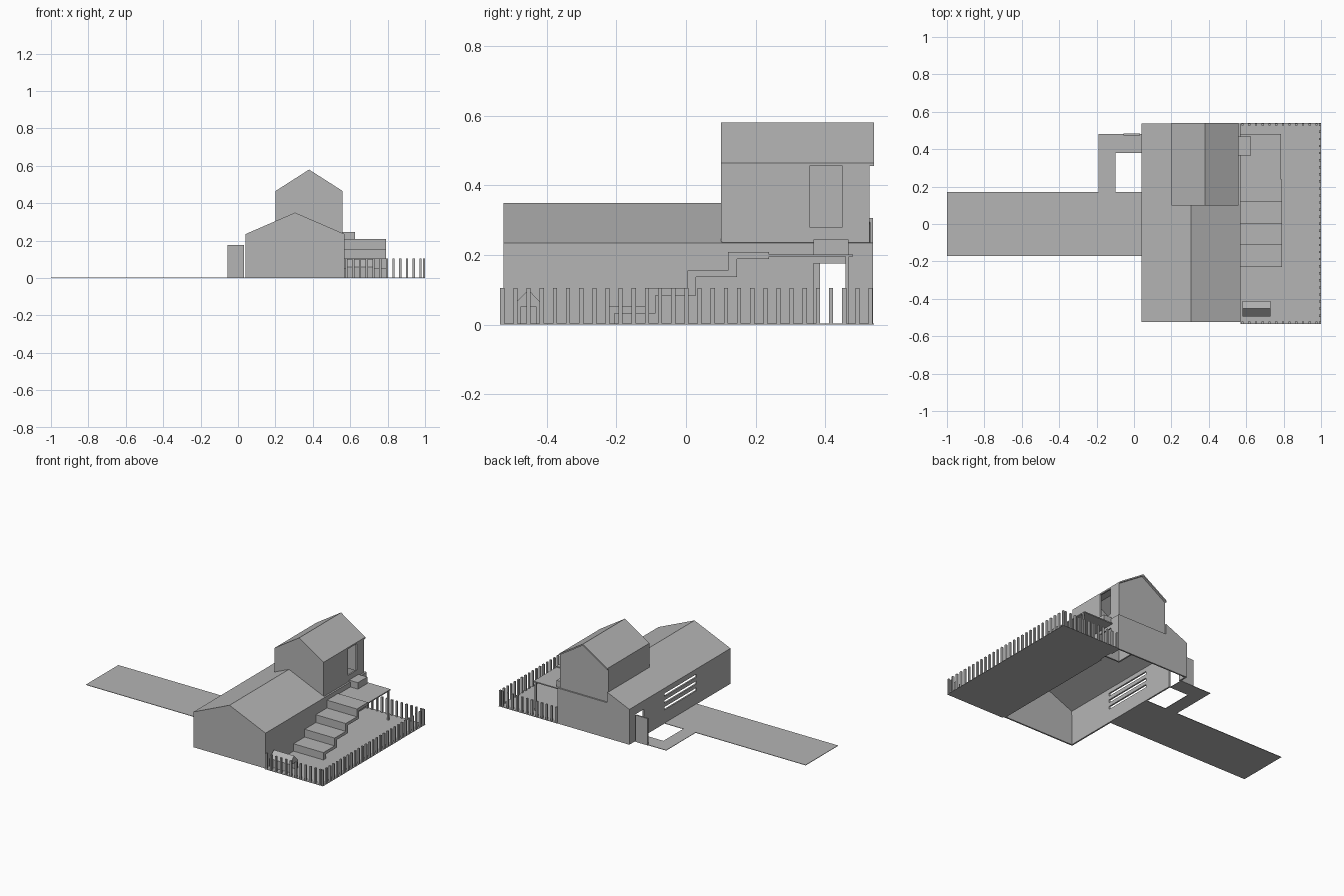
import bpy, bmesh

if "Cube" in bpy.data.objects:
    bpy.data.objects.remove(bpy.data.objects["Cube"], do_unlink=True)

grey = bpy.data.materials.new("plain_grey")
grey.use_nodes = True
grey.diffuse_color = (0.46, 0.46, 0.46, 1)
grey.node_tree.nodes["Principled BSDF"].inputs["Base Color"].default_value = grey.diffuse_color


def finish(name, bm):
    bmesh.ops.recalc_face_normals(bm, faces=bm.faces)
    mesh = bpy.data.meshes.new(name)
    bm.to_mesh(mesh)
    bm.free()
    obj = bpy.data.objects.new(name, mesh)
    obj.data.materials.append(grey)
    bpy.context.collection.objects.link(obj)
    return obj


def add_prism(bm, profile, axis, start, end):
    """Extrude a 2D outline along x or y; the second profile value is z."""
    def place(p, t):
        return (t, p[0], p[1]) if axis == "x" else (p[0], t, p[1])
    verts = [bm.verts.new(place(p, start)) for p in profile]
    face = bm.faces.new(verts)
    new = bmesh.ops.extrude_face_region(bm, geom=[face])["geom"]
    offset = end - start
    shift = (offset, 0, 0) if axis == "x" else (0, offset, 0)
    bmesh.ops.translate(bm, vec=shift, verts=[g for g in new if isinstance(g, bmesh.types.BMVert)])


def add_box(bm, x0, x1, y0, y1, z0, z1):
    add_prism(bm, [(x0, z0), (x1, z0), (x1, z1), (x0, z1)], "y", y0, y1)


def box(name, *bounds):
    bm = bmesh.new()
    add_box(bm, *bounds)
    return finish(name, bm)


def gable_shell(name, a0, a1, base, eave, ridge, axis, start, end, thickness):
    """Hollow gabled body, open underneath. ridge is (position, height)."""
    bm = bmesh.new()
    add_prism(bm, [(a0, base), (a1, base), (a1, eave), ridge, (a0, eave)], axis, start, end)
    floor = [f for f in bm.faces if all(abs(v.co.z - base) < 1e-5 for v in f.verts)]
    bmesh.ops.delete(bm, geom=floor, context="FACES_ONLY")
    obj = finish(name, bm)
    # an open body may be oriented inwards, so point the roof faces up
    if max(obj.data.polygons, key=lambda p: p.center.z * abs(p.normal.z)).normal.z < 0:
        obj.data.flip_normals()
    solid = obj.modifiers.new("wall_thickness", "SOLIDIFY")
    solid.thickness = thickness
    solid.offset = -1
    solid.use_even_offset = True
    return obj


def cut(obj, openings):
    for i, bounds in enumerate(openings):
        cutter = box("opening_cutter", *bounds)
        cutter.hide_render = True
        cutter.hide_viewport = True
        mod = obj.modifiers.new("opening_%d" % i, "BOOLEAN")
        mod.operation = "DIFFERENCE"
        mod.solver = "EXACT"
        mod.object = cutter
        cutters.append(cutter)
    bpy.context.view_layer.update()
    depsgraph = bpy.context.evaluated_depsgraph_get()
    mesh = bpy.data.meshes.new_from_object(obj.evaluated_get(depsgraph))
    obj.modifiers.clear()
    obj.data = mesh


cutters = []

# Main house: doorways on both sides, three vents, and room for the upper storey
house = gable_shell("main_house", 0.04, 0.57, 0, 0.235, (0.305, 0.35), "y", -0.525, 0.538, 0.01)
vents = [(0.0, 0.1, -0.17, 0.17, z, z + 0.02) for z in (0.09, 0.135, 0.18)]
cut(house, vents + [(0.0, 0.1, 0.385, 0.475, -0.1, 0.178),
                    (0.5, 0.6, 0.367, 0.465, -0.1, 0.175),
                    (0.203, 0.7, 0.103, 0.7, 0.236, 0.6)])

# Upper storey with its tall window
upper = gable_shell("upper_storey", 0.2, 0.56, 0.235, 0.465, (0.38, 0.58), "y", 0.1, 0.527, 0.01)
cut(upper, [(0.5, 0.6, 0.355, 0.45, 0.28, 0.455)])

# Small overhang of the upper roof at the back
bm = bmesh.new()
add_prism(bm, [(0.2, 0.455), (0.38, 0.57), (0.56, 0.455), (0.56, 0.465), (0.38, 0.58), (0.2, 0.465)],
          "y", 0.526, 0.54)
finish("upper_roof_overhang", bm)

for cutter in cutters:
    bpy.data.objects.remove(cutter, do_unlink=True)

# Ground plates
box("yard", 0.57, 1.0, -0.535, 0.54, 0, 0.003)
box("driveway", -1.0, 0.04, -0.17, 0.17, 0, 0.003)
bm = bmesh.new()
add_box(bm, -0.19, -0.1, 0.17, 0.48, 0, 0.003)
add_box(bm, -0.1, 0.04, 0.38, 0.48, 0, 0.003)
finish("garden_path", bm)

# Open side door
box("side_door", -0.055, 0.032, 0.473, 0.483, 0, 0.178)

# Folded outdoor staircase
top, under = [], []
run, rise, slab = 0.117, 0.052, 0.02
for i in range(4):
    y, z = -0.23 + i * run, (i + 1) * rise
    top += [(y, z - rise if i else 0), (y, z)]
    under += [(y + 0.025, max(z - rise - slab, 0)), (y + 0.025, z - slab)]
end_y = -0.23 + 4 * run
top.append((end_y, 4 * rise))
under.append((end_y, 4 * rise - slab))
bm = bmesh.new()
add_prism(bm, top + under[::-1], "x", 0.57, 0.79)
finish("outdoor_stairs", bm)

# Raised deck, its post and the step below the window
box("deck", 0.57, 0.787, 0.238, 0.48, 0.195, 0.202)
box("deck_post", 0.777, 0.787, 0.458, 0.468, 0, 0.196)
box("window_step", 0.56, 0.625, 0.367, 0.467, 0.2, 0.245)

# Kennel with an entrance facing the yard
bm = bmesh.new()
add_prism(bm, [(-0.495, 0), (-0.475, 0), (-0.475, 0.05), (-0.43, 0.05), (-0.43, 0), (-0.412, 0),
               (-0.412, 0.058), (-0.453, 0.1), (-0.495, 0.058)], "x", 0.58, 0.73)
finish("kennel", bm)

# Picket fence around three sides of the yard
bm = bmesh.new()
half = 0.006
for i in range(29):
    y = -0.528 + i * 0.0378
    add_box(bm, 0.988, 1.0, y - half, y + half, 0, 0.105)
for i in range(12):
    x = 0.58 + i * 0.036
    for y in (-0.528, 0.532):
        add_box(bm, x - half, x + half, y - half, y + half, 0, 0.105)
finish("picket_fence", bm)
